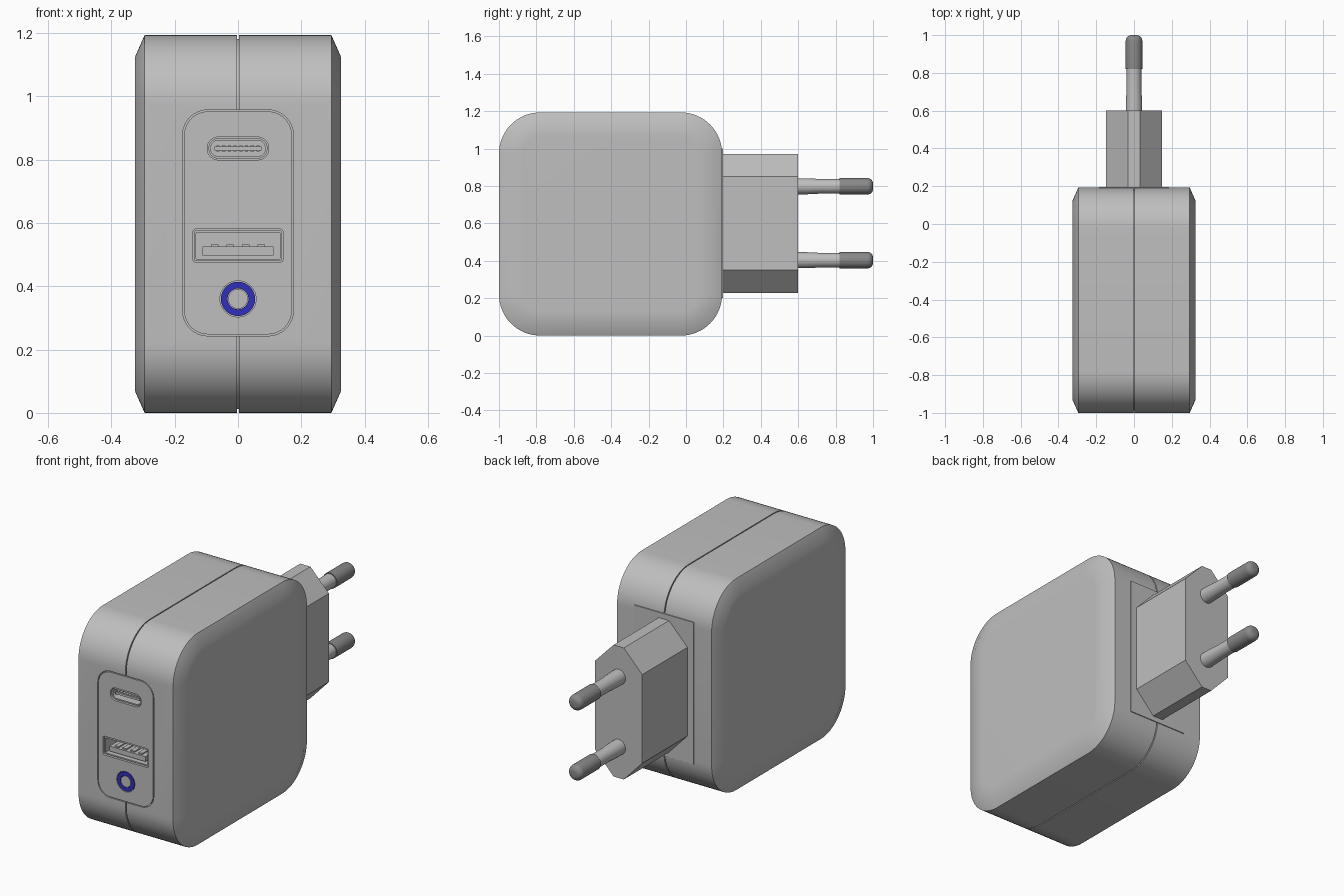
import bpy, bmesh
from math import sin, cos, pi, radians

old = bpy.data.objects.get("Cube")
if old:
    bpy.data.objects.remove(old, do_unlink=True)


def material(name, rgb):
    m = bpy.data.materials.new(name)
    m.use_nodes = True
    m.diffuse_color = (*rgb, 1)
    m.node_tree.nodes["Principled BSDF"].inputs["Base Color"].default_value = (*rgb, 1)
    return m


GREY = material("light grey plastic", (0.52, 0.52, 0.52))
DARK = material("dark grey tip", (0.25, 0.25, 0.25))
BLUE = material("blue light", (0.03, 0.03, 0.5))


def rounded(cx, cz, hw, hh, r, n=8):
    """Outline of a rounded rectangle."""
    pts = []
    for q, (sx, sz) in enumerate([(1, 1), (-1, 1), (-1, -1), (1, -1)]):
        for i in range(n + 1):
            a = (q + i / n) * pi / 2
            pts.append((cx + sx * (hw - r) + r * cos(a), cz + sz * (hh - r) + r * sin(a)))
    return pts


def loft(name, rings, mat, caps=True, closed=False):
    """Skin matching rings of points; cap the ends or join them up."""
    bm = bmesh.new()
    vs = [[bm.verts.new(p) for p in ring] for ring in rings]
    pairs = list(zip(vs, vs[1:])) + ([(vs[-1], vs[0])] if closed else [])
    for a, b in pairs:
        for i in range(len(a)):
            j = (i + 1) % len(a)
            bm.faces.new((a[i], a[j], b[j], b[i]))
    if caps:
        bm.faces.new(vs[0])
        bm.faces.new(vs[-1])
    bmesh.ops.recalc_face_normals(bm, faces=bm.faces)
    me = bpy.data.meshes.new(name)
    bm.to_mesh(me)
    bm.free()
    me.materials.append(mat)
    ob = bpy.data.objects.new(name, me)
    bpy.context.collection.objects.link(ob)
    return ob


def prism(name, outline, y0, y1, mat=GREY):
    return loft(name, [[(x, y, z) for x, z in outline] for y in (y0, y1)], mat)


def box(name, x0, x1, y0, y1, z0, z1, mat=GREY):
    return prism(name, [(x0, z0), (x1, z0), (x1, z1), (x0, z1)], y0, y1, mat)


def lathe(name, profile, z, mat, closed=False, n=32):
    rings = [[(r * cos(2 * pi * i / n), y, z + r * sin(2 * pi * i / n)) for i in range(n)]
             for r, y in profile]
    return loft(name, rings, mat, caps=not closed, closed=closed)


def cut(target, cutter):
    mod = target.modifiers.new("cut", 'BOOLEAN')
    mod.operation = 'DIFFERENCE'
    mod.solver = 'EXACT'
    mod.object = cutter
    bpy.context.view_layer.objects.active = target
    bpy.ops.object.modifier_apply(modifier=mod.name)
    bpy.data.objects.remove(cutter, do_unlink=True)


def smooth(ob, angle=35):
    bpy.ops.object.select_all(action='DESELECT')
    ob.select_set(True)
    bpy.context.view_layer.objects.active = ob
    bpy.ops.object.shade_smooth_by_angle(angle=radians(angle))


# Housing: soft square with sloped side rims and a centre seam
HALF, RAD = 0.5965, 0.22
half_steps = [(0.326, 0.13), (0.325, 0.068), (0.295, 0), (0.003, 0), (0.003, 0.012)]
steps = [(-x, d) for x, d in half_steps] + half_steps[::-1]
housing = loft("housing", [
    [(x, y, z) for y, z in rounded(HALF - 1, HALF, HALF - d, HALF - d, RAD - d, 16)]
    for x, d in steps], GREY)

# Front panel set in a pocket that leaves a fine gap
PZ = 0.6
cut(housing, prism("panel_pocket", rounded(0, PZ, 0.175, 0.357, 0.08), -1.1, -0.85))
smooth(housing)
panel = prism("front_panel", rounded(0, PZ, 0.17, 0.352, 0.075), -1.0, -0.85)

# Ports: pocket in the panel, metal rim, tongue
CZ, AZ, LZ = 0.835, 0.528, 0.36
ports = [("small_port", CZ, 0.097, 0.036, 0.035), ("large_port", AZ, 0.143, 0.053, 0.012)]
for name, z, hw, hh, r in ports:
    cut(panel, prism("cutter", rounded(0, z, hw, hh, r), -1.1, -0.9))
    rim = []
    for inset, y in [(0.004, -0.9), (0.004, -0.993), (0.011, -0.993), (0.011, -0.9)]:
        rim.append([(x, y, zz) for x, zz in
                    rounded(0, z, hw - inset, hh - inset, max(r - inset, 0.003))])
    smooth(loft(name + "_rim", rim, GREY, caps=False, closed=True))
cut(panel, lathe("cutter", [(0.057, -1.1), (0.057, -0.97)], LZ, GREY))
smooth(panel)

box("small_port_tongue", -0.075, 0.075, -0.985, -0.89, CZ - 0.006, CZ + 0.006)
for i in range(8):
    x = -0.063 + i * 0.018
    box("small_port_contact", x - 0.005, x + 0.005, -0.98, -0.89, CZ - 0.009, CZ + 0.009)
box("large_port_tongue", -0.112, 0.112, -0.985, -0.89, AZ - 0.031, AZ - 0.003)
for x in (-0.073, -0.025, 0.025, 0.073):
    box("large_port_contact", x - 0.012, x + 0.012, -0.975, -0.89, AZ - 0.004, AZ + 0.004)

# Status light: blue ring around a grey button
smooth(lathe("light_ring", [(0.054, -0.96), (0.054, -1.0), (0.033, -1.0), (0.033, -0.96)],
             LZ, BLUE, closed=True))
smooth(lathe("light_centre", [(0.031, -0.96), (0.031, -1.0)], LZ, GREY))

# Rear plate and the bevelled plug block
box("rear_plate", -0.185, 0.185, 0.1, 0.197, 0.2, 1.0)
side = [(0.032, 0.97), (0.147, 0.85), (0.147, 0.35), (0.032, 0.228)]
prism("plug_block", side + [(-x, z) for x, z in side[::-1]], 0.19, 0.6)

# Two round prongs with dark rounded tips
for name, z in [("upper", 0.798), ("lower", 0.403)]:
    smooth(lathe(name + "_prong", [(0.043, 0.59), (0.043, 0.64), (0.039, 0.72), (0.039, 0.83)],
                 z, GREY))
    tip = [(0.035, 0.82), (0.044, 0.82)]
    tip += [(0.014 + 0.03 * cos(a * pi / 12), 0.97 + 0.03 * sin(a * pi / 12)) for a in range(7)]
    smooth(lathe(name + "_prong_tip", tip, z, DARK))
